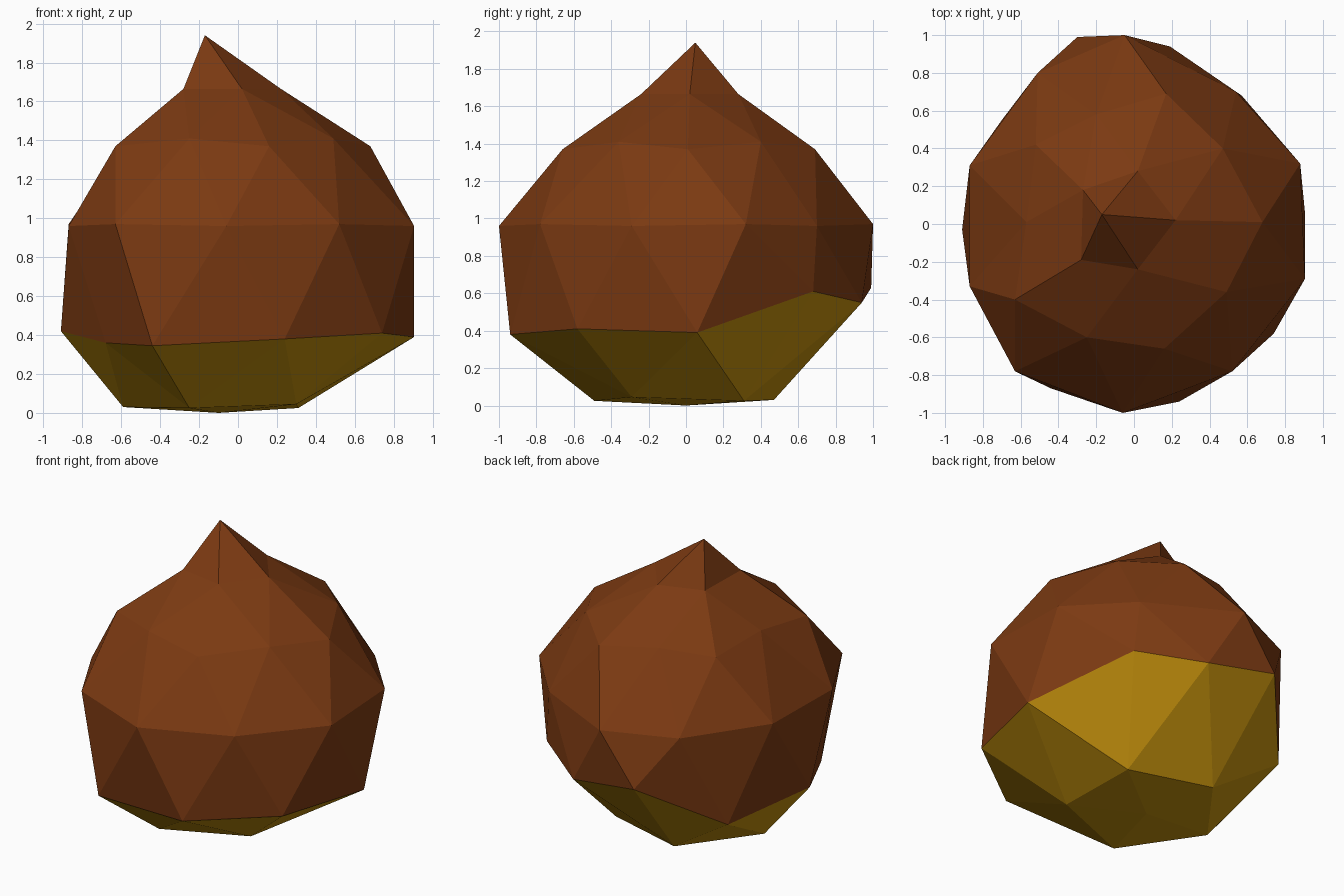
import bpy
import bmesh

default_cube = bpy.data.objects.get("Cube")
if default_cube:
    bpy.data.objects.remove(default_cube, do_unlink=True)


def make_material(name, colour):
    material = bpy.data.materials.new(name)
    material.use_nodes = True
    material.diffuse_color = (*colour, 1)
    shader = material.node_tree.nodes["Principled BSDF"]
    shader.inputs["Base Color"].default_value = (*colour, 1)
    shader.inputs["Roughness"].default_value = 0.9
    return material


SHELL, BASE = 0, 1
materials = [
    make_material("chestnut brown", (0.2, 0.042, 0.006)),
    make_material("ochre yellow", (0.55, 0.28, 0.004)),
]

bm = bmesh.new()


def ring(outline, heights):
    """Corners running counter-clockwise from +x; heights repeat in turn."""
    return [bm.verts.new((x, y, heights[i % len(heights)]))
            for i, (x, y) in enumerate(outline)]


def triangle(a, b, c, colour):
    face = bm.faces.new((a, b, c))
    face.material_index = colour
    face.smooth = False


def cap(tip, five, ten, colour):
    """Close a ten-sided rim through a five-sided ring to a tip."""
    for k in range(5):
        here, after = five[k], five[(k + 1) % 5]
        corner, middle = ten[2 * k], ten[2 * k + 1]
        next_corner = ten[(2 * k + 2) % 10]
        triangle(tip, here, after, colour)
        triangle(here, corner, middle, colour)
        triangle(here, middle, after, colour)
        triangle(after, middle, next_corner, colour)


def band(upper, lower, lead, colour):
    """Zigzag of triangles between two ten-sided rings, half a step apart."""
    for j in range(10):
        n = (j + 1) % 10
        if lead:
            triangle(upper[j], lower[j], lower[n], colour)
            triangle(upper[j], lower[n], upper[n], colour)
        else:
            triangle(upper[j], lower[j], upper[n], colour)
            triangle(upper[n], lower[j], lower[n], colour)


# Pointed tip and the rings of the shell
tip = bm.verts.new((-0.17, 0.05, 1.94))
neck = ring([(0.22, 0.02), (0.02, 0.28), (-0.27, 0.18),
             (-0.28, -0.19), (0.02, -0.24)], [1.665])
shoulder = ring([(0.68, 0.01), (0.47, 0.4), (0.17, 0.69), (-0.2, 0.58),
                 (-0.52, 0.42), (-0.57, 0.01), (-0.63, -0.4),
                 (-0.25, -0.6), (0.16, -0.66), (0.49, -0.36)], [1.37, 1.41])
belly = ring([(0.88, 0.32), (0.54, 0.7), (-0.05, 1), (-0.51, 0.8),
              (-0.87, 0.31), (-0.87, -0.33), (-0.63, -0.78),
              (-0.06, -1), (0.52, -0.78), (0.905, -0.29)], [0.97, 0.96])

# Uneven rim where the shell meets the pale base
rim = ring([(0.905, 0.06), (0.57, 0.68), (0.19, 0.94), (-0.3, 0.99),
            (-0.7, 0.55), (-0.91, -0.03), (-0.68, -0.48),
            (-0.44, -0.87), (0.24, -0.94), (0.74, -0.58)],
           [0.39, 0.61, 0.55, 0.63, 0.33, 0.42, 0.36, 0.345, 0.38, 0.41])

# Nearly flat foot
foot = ring([(0.31, 0.31), (-0.24, 0.47), (-0.59, 0),
             (-0.25, -0.49), (0.3, -0.29)], [0.025, 0.03, 0.03, 0.025, 0.045])
bottom = bm.verts.new((-0.1, 0, 0))

cap(tip, neck, shoulder, SHELL)
band(shoulder, belly, False, SHELL)
band(belly, rim, True, SHELL)
cap(bottom, foot, rim[1:] + rim[:1], BASE)
bmesh.ops.recalc_face_normals(bm, faces=bm.faces)

mesh = bpy.data.meshes.new("nut")
bm.to_mesh(mesh)
bm.free()
for material in materials:
    mesh.materials.append(material)
nut = bpy.data.objects.new("nut", mesh)
bpy.context.scene.collection.objects.link(nut)
